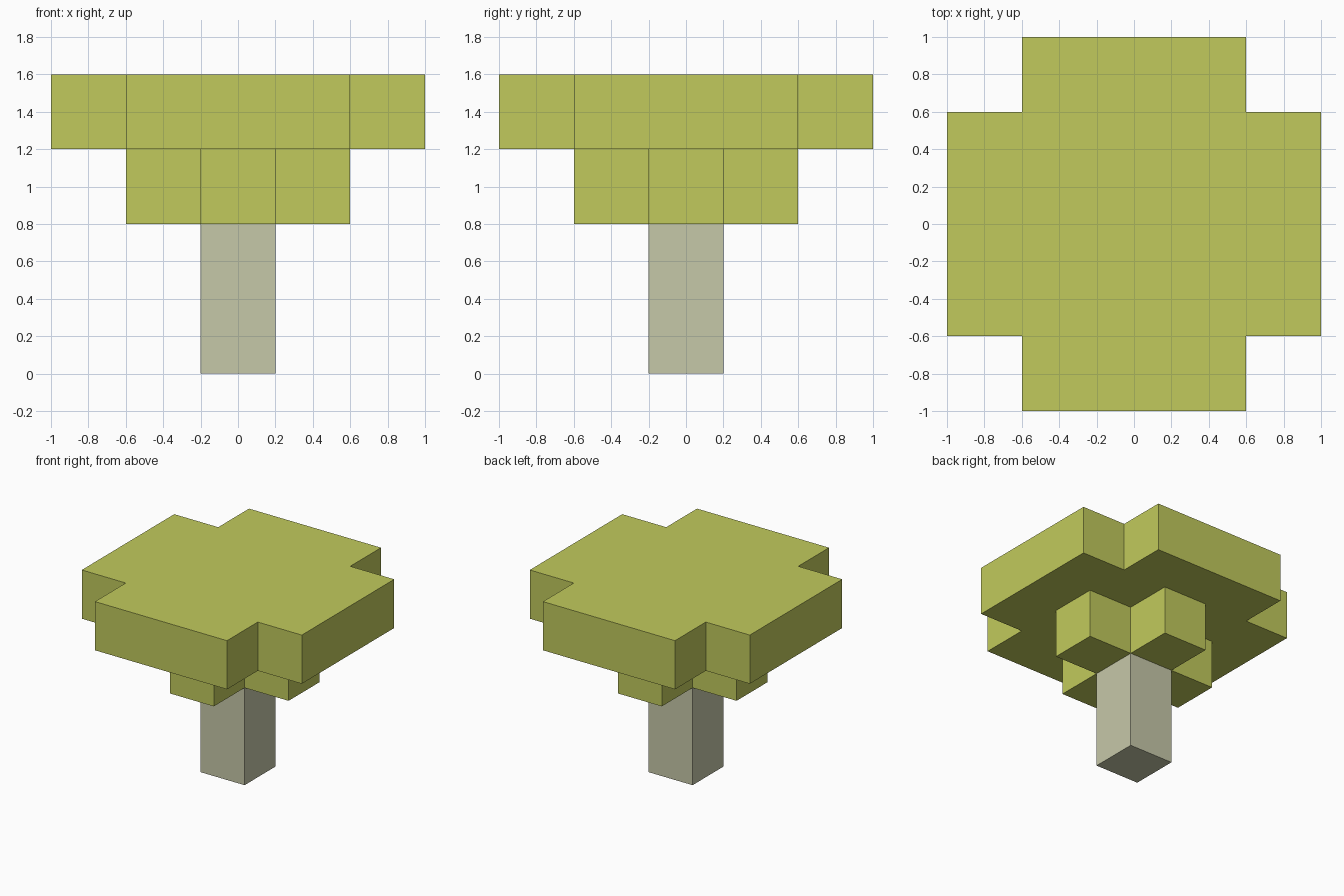
import bpy, bmesh

if "Cube" in bpy.data.objects:
    bpy.data.objects.remove(bpy.data.objects["Cube"])


def material(name, rgb):
    """Flat material from 0-255 sRGB, stored as linear values."""
    lin = [(c / 255 / 12.92) if c / 255 <= 0.04045 else ((c / 255 + 0.055) / 1.055) ** 2.4 for c in rgb]
    mat = bpy.data.materials.new(name)
    mat.diffuse_color = (*lin, 1)
    mat.use_nodes = True
    mat.node_tree.nodes["Principled BSDF"].inputs["Base Color"].default_value = mat.diffuse_color
    return mat


def prism(name, outline, z0, z1, mat):
    """Extrude a flat outline from z0 up to z1."""
    bm = bmesh.new()
    base = bm.faces.new([bm.verts.new((x, y, z0)) for x, y in outline])
    top = bmesh.ops.extrude_face_region(bm, geom=[base], use_keep_orig=True)["geom"]
    bmesh.ops.translate(bm, vec=(0, 0, z1 - z0),
                        verts=[v for v in top if isinstance(v, bmesh.types.BMVert)])
    bmesh.ops.recalc_face_normals(bm, faces=bm.faces)
    mesh = bpy.data.meshes.new(name)
    bm.to_mesh(mesh)
    bm.free()
    mesh.materials.append(mat)
    obj = bpy.data.objects.new(name, mesh)
    bpy.context.collection.objects.link(obj)
    return obj


def cross(reach, half):
    """Plus-shaped outline: one notched corner, turned by quarter turns."""
    points = []
    corner = [(reach, half), (half, half), (half, reach)]
    for _ in range(4):
        points += corner
        corner = [(-y, x) for x, y in corner]
    return points


leaf = material("leaf green", (193, 202, 92))
bark = material("pale bark", (198, 200, 169))

# square trunk
prism("trunk", [(-0.2, -0.2), (0.2, -0.2), (0.2, 0.2), (-0.2, 0.2)], 0, 0.8, bark)
# two stacked cross-shaped leaf layers
prism("lower_canopy", cross(0.6, 0.2), 0.8, 1.2, leaf)
prism("upper_canopy", cross(1.0, 0.6), 1.2, 1.6, leaf)
